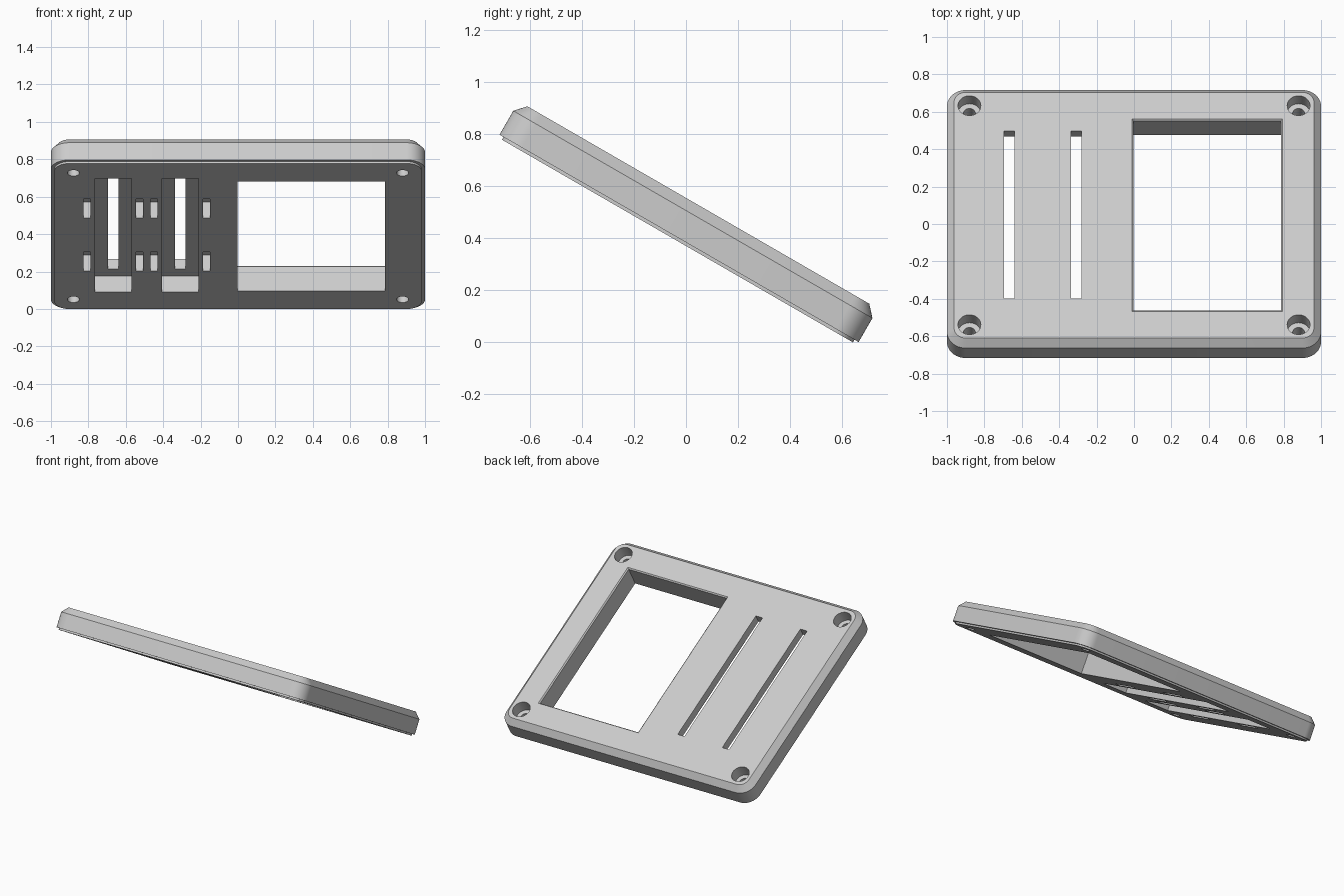
import bpy
import bmesh
from math import cos, sin, pi, radians

if "Cube" in bpy.data.objects:
    bpy.data.objects.remove(bpy.data.objects["Cube"], do_unlink=True)

# Panel coordinates: x across, v along the slope, w through the thickness
BOTTOM, RIM, CHAMFER, TOP = 0.32, 0.332, 0.438, 0.48
POCKET_FLOOR, BORE_FLOOR = 0.42, 0.395
MID, HALF = -0.2225, 0.7965
UNDER, OVER = BOTTOM - 0.05, TOP + 0.05


def rect(x0, x1, v0, v1):
    return [(x0, v0), (x1, v0), (x1, v1), (x0, v1)]


def rounded(inset, radius, steps=12):
    """Rounded panel outline, pulled in by inset."""
    pts = []
    for k, (sx, sv) in enumerate([(1, 1), (-1, 1), (-1, -1), (1, -1)]):
        cx = sx * (1 - inset - radius)
        cv = MID + sv * (HALF - inset - radius)
        for i in range(steps + 1):
            a = pi / 2 * (k + i / steps)
            pts.append((cx + radius * cos(a), cv + radius * sin(a)))
    return pts


def circle(x, v, r, n=32):
    return [(x + r * cos(2 * pi * i / n), v + r * sin(2 * pi * i / n)) for i in range(n)]


def loft(bm, layers):
    """Closed solid through a stack of (outline, height) layers."""
    rings = [[bm.verts.new((x, v, w)) for x, v in pts] for pts, w in layers]
    for a, b in zip(rings, rings[1:]):
        n = len(a)
        for i in range(n):
            j = (i + 1) % n
            bm.faces.new((a[i], a[j], b[j], b[i]))
    bm.faces.new(rings[0][::-1])
    bm.faces.new(rings[-1])


def make_object(name, bm):
    bmesh.ops.recalc_face_normals(bm, faces=bm.faces)
    mesh = bpy.data.meshes.new(name)
    bm.to_mesh(mesh)
    bm.free()
    obj = bpy.data.objects.new(name, mesh)
    bpy.context.collection.objects.link(obj)
    return obj


# Panel body with chamfered top and stepped underside
bm = bmesh.new()
loft(bm, [(rounded(0.018, 0.082), BOTTOM), (rounded(0.018, 0.082), RIM),
          (rounded(0, 0.1), RIM), (rounded(0, 0.1), CHAMFER),
          (rounded(0.038, 0.062), TOP)])
panel = make_object("faceplate", bm)

# All openings in one cutter
bm = bmesh.new()

# Display window with a fine chamfer at the top
window = rect(-0.002, 0.786, -0.808, 0.364)
wide = rect(-0.01, 0.794, -0.816, 0.372)
loft(bm, [(window, UNDER), (window, TOP - 0.008), (wide, TOP), (wide, OVER)])

# Slider slots, each opening into a wide pocket below
for x in (-0.667, -0.309):
    pocket = rect(x - 0.098, x + 0.098, -0.842, 0.375)
    slot = rect(x - 0.027, x + 0.027, -0.738, 0.298)
    loft(bm, [(pocket, UNDER), (pocket, POCKET_FLOOR), (slot, POCKET_FLOOR), (slot, OVER)])
    # Blind tab sockets on both sides of the pocket
    for side in (-0.14, 0.14):
        for v in (-0.518, 0.048):
            socket = rect(x + side - 0.018, x + side + 0.018, v - 0.102, v + 0.102)
            loft(bm, [(socket, UNDER), (socket, POCKET_FLOOR)])

# Counterbored screw holes in the corners
for x in (-0.88, 0.88):
    for v in (MID - 0.676, MID + 0.676):
        hole, bore = circle(x, v, 0.032), circle(x, v, 0.061)
        loft(bm, [(hole, UNDER), (hole, BORE_FLOOR), (bore, BORE_FLOOR), (bore, OVER)])
cutter = make_object("opening_cutter", bm)
cutter.hide_render = True

cut = panel.modifiers.new("openings", "BOOLEAN")
cut.operation = "DIFFERENCE"
cut.solver = "EXACT"
cut.object = cutter
bpy.ops.object.select_all(action="DESELECT")
panel.select_set(True)
bpy.context.view_layer.objects.active = panel
bpy.ops.object.modifier_apply(modifier=cut.name)
bpy.data.objects.remove(cutter, do_unlink=True)

# Plain grey plastic
grey = bpy.data.materials.new("light_grey")
grey.use_nodes = True
colour = (0.6, 0.6, 0.6, 1)
grey.diffuse_color = colour
grey.node_tree.nodes["Principled BSDF"].inputs["Base Color"].default_value = colour
panel.data.materials.clear()
panel.data.materials.append(grey)

# Lean the panel, high edge at the front
bpy.ops.object.shade_smooth_by_angle(angle=radians(25))
panel.rotation_euler = (radians(-30), 0, 0)
